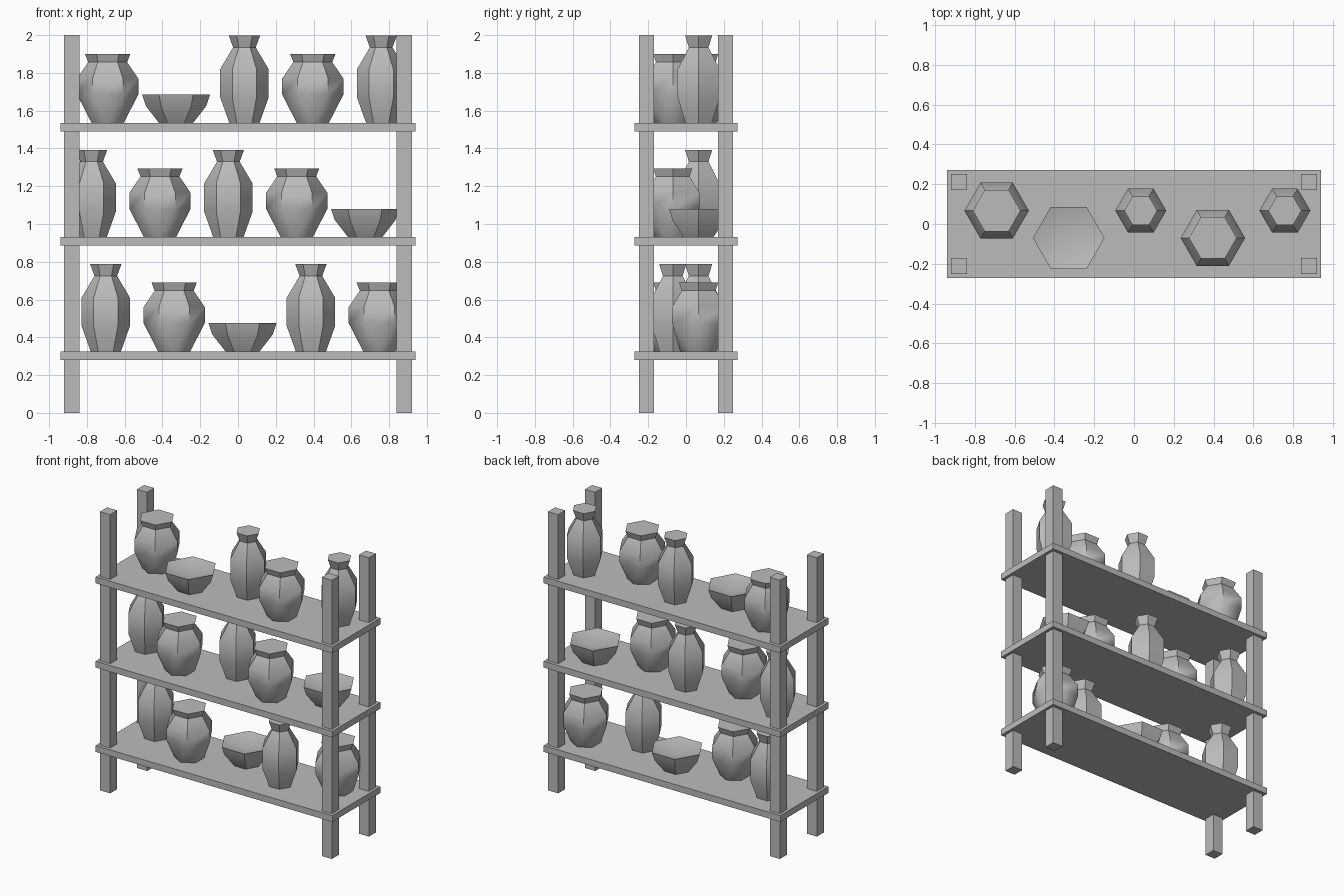
import bpy, bmesh
from math import pi, cos, sin, radians

cube = bpy.data.objects.get("Cube")
if cube:
    bpy.data.objects.remove(cube, do_unlink=True)

grey = bpy.data.materials.new("plain_grey")
grey.use_nodes = True
GREY = (0.5, 0.5, 0.5, 1)
grey.diffuse_color = GREY
grey.node_tree.nodes["Principled BSDF"].inputs["Base Color"].default_value = GREY

SIDES = 6


def add_object(name, mesh, location):
    obj = bpy.data.objects.new(name, mesh)
    obj.location = location
    bpy.context.collection.objects.link(obj)
    return obj


def finish_mesh(bm, name):
    bmesh.ops.recalc_face_normals(bm, faces=bm.faces)
    mesh = bpy.data.meshes.new(name)
    bm.to_mesh(mesh)
    bm.free()
    mesh.materials.append(grey)
    return mesh


def box_mesh(name, size):
    bm = bmesh.new()
    bmesh.ops.create_cube(bm, size=1)
    bmesh.ops.scale(bm, vec=size, verts=bm.verts)
    return finish_mesh(bm, name)


def vessel_mesh(name, profile, twist_base=False, dish=0):
    """Six-sided turned form from (radius, height) rings, capped at both ends."""
    bm = bmesh.new()
    rings = []
    for level, (r, z) in enumerate(profile):
        turn = 0.5 if twist_base and level == 0 else 0
        angles = [(i + turn) * 2 * pi / SIDES for i in range(SIDES)]
        rings.append([bm.verts.new((r * cos(a), r * sin(a), z)) for a in angles])
    for level, (low, high) in enumerate(zip(rings, rings[1:])):
        for i in range(SIDES):
            j = (i + 1) % SIDES
            if twist_base and level == 0:
                bm.faces.new((low[i], high[j], high[i]))
                bm.faces.new((low[i], low[j], high[j]))
            else:
                bm.faces.new((low[i], low[j], high[j], high[i]))
    bm.faces.new(rings[0][::-1])
    if dish:
        # Shallow hollow of the bowl
        centre = bm.verts.new((0, 0, profile[-1][1] - dish))
        for i in range(SIDES):
            bm.faces.new((rings[-1][i], rings[-1][(i + 1) % SIDES], centre))
    else:
        bm.faces.new(rings[-1])
    return finish_mesh(bm, name)


# Rack: four posts and three shelves
post = box_mesh("post", (0.08, 0.08, 2))
for side, x in (("left", 0.88), ("right", -0.88)):
    for end, y in (("front", -0.21), ("back", 0.21)):
        add_object(f"{end}_{side}_post", post, (x, y, 1))

shelf = box_mesh("shelf", (1.88, 0.545, 0.045))
shelf_tops = {"bottom": 0.325, "middle": 0.93, "top": 1.535}
for row, z in shelf_tops.items():
    add_object(f"{row}_shelf", shelf, (0, 0, z - 0.0225))

# Vessels
vessels = {
    "pot": vessel_mesh("pot", [(0.098, 0), (0.162, 0.15), (0.162, 0.235),
                               (0.103, 0.322), (0.12, 0.365)], twist_base=True),
    "bottle": vessel_mesh("bottle", [(0.08, 0), (0.128, 0.135), (0.128, 0.285),
                                     (0.06, 0.4), (0.083, 0.463)]),
    "bowl": vessel_mesh("bowl", [(0.09, 0), (0.16, 0.09), (0.18, 0.15)], dish=0.05),
}

# Each row steps evenly along x, alternating back and front
rows = {
    "top": (-0.69, "pot bowl bottle pot bottle"),
    "middle": (-0.775, "bottle pot bottle pot bowl"),
    "bottom": (-0.7, "bottle pot bowl bottle pot"),
}
bpy.ops.object.select_all(action="DESELECT")
for row, (start, kinds) in rows.items():
    for i, kind in enumerate(kinds.split()):
        y = -0.07 if i % 2 else 0.067
        obj = add_object(f"{row}_{kind}_{i + 1}", vessels[kind],
                         (start + 0.362 * i, y, shelf_tops[row]))
        obj.select_set(True)
        bpy.context.view_layer.objects.active = obj

# Soft shading on the shallow angles only
bpy.ops.object.shade_smooth_by_angle(angle=radians(35))
